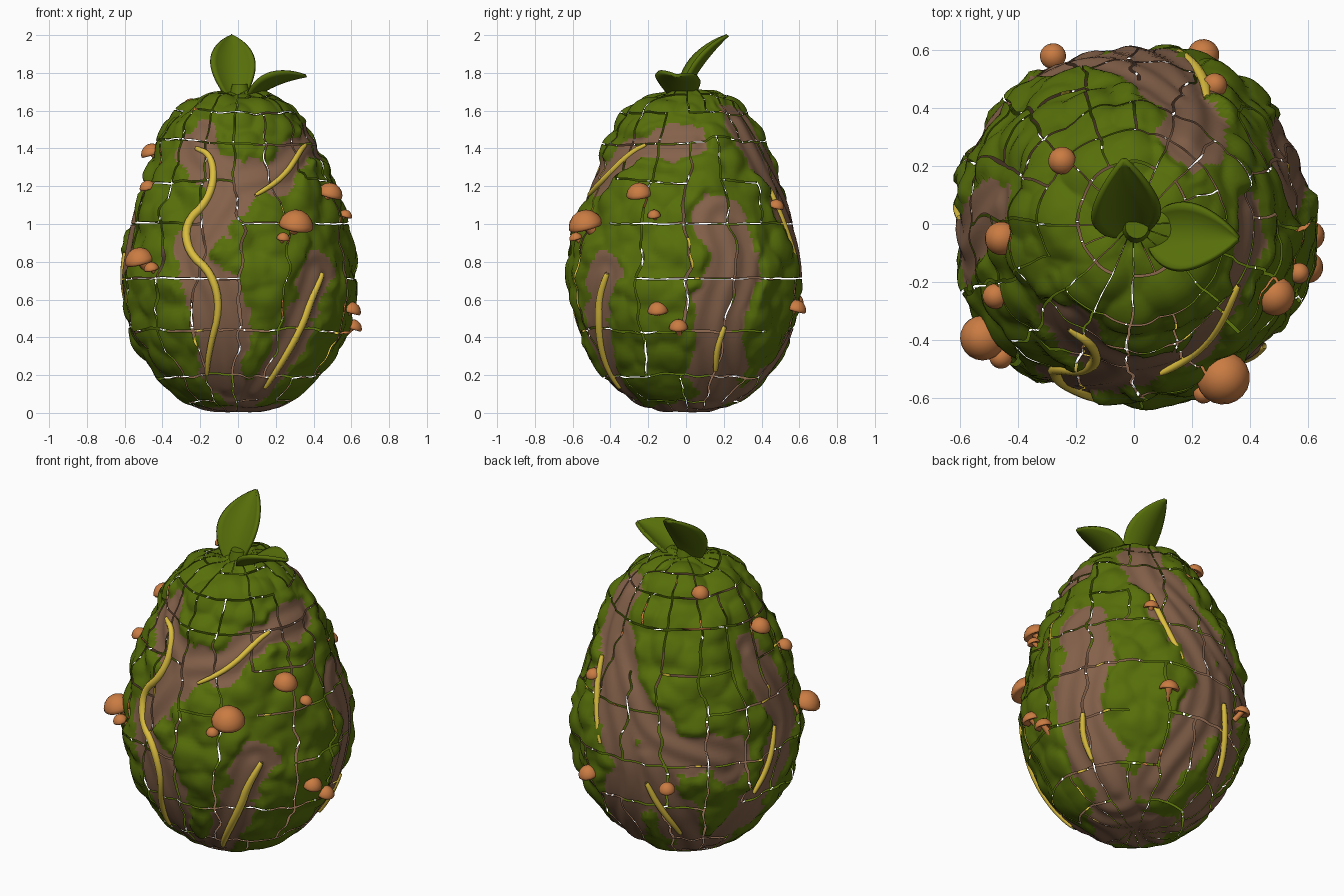
import bpy, bmesh, math, random
from mathutils import Vector, noise, kdtree

if "Cube" in bpy.data.objects:
    bpy.data.objects.remove(bpy.data.objects["Cube"])
random.seed(4)

def mat(name, col):
    m = bpy.data.materials.new(name)
    m.diffuse_color = (*col, 1)
    m.use_nodes = True
    m.node_tree.nodes["Principled BSDF"].inputs["Base Color"].default_value = m.diffuse_color
    return m

MOSS = mat("moss_green", (0.095, 0.158, 0.003))
BARK = mat("bark_brown", (0.235, 0.122, 0.070))
CAP = mat("mushroom_orange", (0.59, 0.20, 0.055))
VEIN = mat("vein_yellow", (0.72, 0.52, 0.05))

# ---- egg profile (radius, height), bark surface under the moss
PROF = [(0.0, 0.01), (0.13, 0.012), (0.235, 0.04), (0.345, 0.11), (0.44, 0.21), (0.515, 0.33),
        (0.568, 0.46), (0.598, 0.6), (0.608, 0.72), (0.595, 0.85), (0.568, 0.98), (0.535, 1.1),
        (0.49, 1.22), (0.445, 1.34), (0.395, 1.45), (0.345, 1.54), (0.28, 1.61), (0.18, 1.663),
        (0.08, 1.68), (0.0, 1.685)]
N = len(PROF) - 1

def prof(u):
    i = min(int(u), N - 1)
    f = u - i
    p = [Vector(PROF[max(0, min(N, i + k))]) for k in (-1, 0, 1, 2)]
    return 0.5 * (2 * p[1] + (p[2] - p[0]) * f + (2 * p[0] - 5 * p[1] + 4 * p[2] - p[3]) * f * f
                  + (3 * p[1] - p[0] - 3 * p[2] + p[3]) * f ** 3)

def u_of(z):
    lo, hi = 1.0, float(N)
    for _ in range(30):
        m = (lo + hi) / 2
        if prof(m).y < z: lo = m
        else: hi = m
    return lo

def surf(a, u):
    """point and outward normal on the egg"""
    p = prof(u)
    t = prof(min(N, u + 0.02)) - prof(max(0, u - 0.02))
    t.normalize()
    c, s = math.cos(a), math.sin(a)
    return Vector((p.x * c, p.x * s, p.y)), Vector((t.y * c, t.y * s, -t.x))

def on_egg(path, n=4):
    """dense (point, normal) list along a corner-cut path of (degrees, height)"""
    path = [Vector(p) for p in path]
    for _ in range(2):
        mid = [q for a, b in zip(path, path[1:]) for q in (a * 0.75 + b * 0.25, a * 0.25 + b * 0.75)]
        path = [path[0]] + mid + [path[-1]]
    out = []
    for a, b in zip(path, path[1:]):
        for k in range(n):
            p = a.lerp(b, k / n)
            out.append(surf(math.radians(p.x), u_of(p.y)))
    return out

# ---- bare bark bands: half width, path
BANDS = [
    (0.115, [(-126, 1.45), (-116, 1.34), (-90, 1.22), (-103, 1.02), (-115, 0.85), (-103, 0.65), (-98, 0.4), (-98, 0.12)]),
    (0.085, [(-95, 1.2), (-78, 1.24), (-62, 1.25), (-42, 1.37), (-20, 1.43), (5, 1.43)]),
    (0.10, [(-46, 0.72), (-53, 0.52), (-60, 0.3), (-72, 0.1)]),
    (0.145, [(22, 1.0), (27, 0.82), (18, 0.55), (17, 0.35), (30, 0.08)]),
    (0.12, [(56, 1.54), (60, 1.35), (76, 1.05), (88, 0.85), (94, 0.6), (88, 0.35), (70, 0.1)]),
    (0.12, [(70, 1.3), (90, 1.1), (105, 0.88), (125, 0.8), (146, 0.72)]),
    (0.11, [(104, 0.75), (116, 0.45), (135, 0.08)]),
    (0.11, [(172, 1.26), (182, 1.08), (190, 0.86), (178, 0.65), (165, 0.42), (150, 0.12)]),
]
pts = [(p, w) for w, path in BANDS for p, _ in on_egg(path)]
kd = kdtree.KDTree(len(pts))
for i, (p, _) in enumerate(pts):
    kd.insert(p, i)
kd.balance()

def moss_edge(p):
    """above 0 = moss, below 0 = bare bark; also distance to band centre"""
    near = kd.find_n(p, 8)
    s = min(d - pts[i][1] for _, i, d in near)
    s += 0.075 * noise.noise(p * 6) + 0.03 * noise.noise(p * 14)
    return min(s, (p.z - 0.035) * 1.5 + 0.03 * noise.noise(p * 7)), near[0][2]

def skin(a, u):
    p, n = surf(a, u)
    s, d = moss_edge(p)
    f = max(0, min(1, s / 0.04))
    f = f * f * (3 - 2 * f)
    k = min(1, 0.25 + p.z * 1.5)
    cell = noise.voronoi(p * 6.5)[0][0]
    lump = 0.034 * (1 - min(1, cell * 1.35) ** 2) + 0.008 * noise.noise(p * 14)
    h = f * (0.004 + lump) * k + (1 - f) * 0.006 * math.cos(d * 50)
    q = p + n * h
    q.z = max(0, q.z)
    return q

# ---- egg body, split into shell pieces by thin gaps
SECT, SUB, E = 16, 12, 0.035
cuts = [u_of(z) for z in (0.06, 0.2, 0.44, 0.71, 1.0, 1.22, 1.43, 1.58, 1.66)]
rows = [(0.02, False)]
edges = [0.0] + cuts + [float(N)]
for k in range(len(edges) - 1):
    a, b = edges[k] + E, edges[k + 1] - E
    n = max(4, round((b - a) * 7))
    rows += [(a + (b - a) * i / n, i == n and k < len(edges) - 2) for i in range(n + 1)]
cols = []
g = 0.023
for s in range(SECT):
    for i in range(SUB + 1):
        cols.append(((s + g + (1 - 2 * g) * i / SUB) * 2 * math.pi / SECT, i == SUB))
bm = bmesh.new()
grid = []
for u, _ in rows:
    ring = []
    for a, _ in cols:
        q, _n = surf(a, u)
        wa = a + 0.11 * noise.noise(q * 3) + 0.05 * noise.noise(q * 11)
        amp = 0.06 if 6 < u < 11 else 0.28
        wu = u + amp * noise.noise(q * 3 + Vector((9, 0, 0))) + 0.05 * noise.noise(q * 12)
        ring.append(bm.verts.new(skin(wa, max(0.01, min(N - 0.01, wu)))))
    grid.append(ring)
C = len(cols)
keep = {}
for r in range(len(rows) - 1):
    for c in range(C):
        if rows[r][1] or cols[c][1]:
            key = (c // (SUB + 1), sum(x < rows[r][0] for x in cuts), rows[r][1])
            if keep.setdefault(key, random.random() > 0.2):
                continue
        c2 = (c + 1) % C
        f = bm.faces.new((grid[r][c], grid[r][c2], grid[r + 1][c2], grid[r + 1][c]))
        f.smooth = True
        f.material_index = 0 if moss_edge(f.calc_center_median())[0] > 0.004 else 1
bm.faces.new(grid[0][::-1]).material_index = 1
bm.faces.new(grid[-1])

def finish(bm, name, mats):
    me = bpy.data.meshes.new(name)
    bm.to_mesh(me)
    bm.free()
    for m in mats:
        me.materials.append(m)
    ob = bpy.data.objects.new(name, me)
    bpy.context.collection.objects.link(ob)
    return ob

finish(bm, "mossy_egg_body", [MOSS, BARK])

# ---- yellow veins lying in the bark
VEINS = [
    (0.023, [(-122, 1.4), (-110, 1.37), (-105, 1.26), (-108, 1.12), (-120, 1.0), (-116, 0.85), (-103, 0.74), (-99, 0.55), (-106, 0.35), (-112, 0.2)]),
    (0.024, [(-43, 0.74), (-50, 0.6), (-53, 0.48), (-60, 0.3), (-68, 0.13)]),
    (0.016, [(-80, 1.15), (-62, 1.24), (-42, 1.38), (-30, 1.42)]),
    (0.02, [(1, 0.93), (4, 0.86), (9, 0.76)]),
    (0.017, [(21, 0.46), (18, 0.34), (20, 0.22)]),
    (0.018, [(60, 1.2), (66, 1.0), (76, 0.75)]),
    (0.018, [(104, 0.6), (110, 0.45), (122, 0.25)]),
    (0.016, [(178, 0.85), (172, 0.62), (164, 0.48)]),
]
for k, (rad, path) in enumerate(VEINS):
    cu = bpy.data.curves.new(f"vein_{k}", 'CURVE')
    cu.dimensions = '3D'
    cu.bevel_depth = rad
    cu.bevel_resolution = 2
    line = on_egg(path, 2)
    sp = cu.splines.new('POLY')
    sp.points.add(len(line) - 1)
    for i, (p, n) in enumerate(line):
        rr = 0.25 + 0.75 * math.sin(math.pi * (i + 0.5) / len(line)) ** 0.5
        sp.points[i].co = (*(p + n * (0.012 - rad * rr * 0.6)), 1)
        sp.points[i].radius = rr
    cu.materials.append(VEIN)
    bpy.context.collection.objects.link(bpy.data.objects.new(f"vein_{k}", cu))

# ---- mushrooms: (cap centre, cap radius)
def mushroom(name, c, r):
    c = Vector(c)
    out = Vector((c.x, c.y, 0)).normalized()
    axis = (Vector((0, 0, 1)) + out * 0.3).normalized()
    rot = axis.to_track_quat('Z', 'Y')
    bm = bmesh.new()
    shape = [(0.0, 0.7), (0.3, 0.66), (0.6, 0.5), (0.85, 0.23), (0.98, -0.05), (1.0, -0.25),
             (0.92, -0.36), (0.6, -0.22), (0.3, -0.18)]
    vs = [bm.verts.new((a * r, 0, b * r)) for a, b in shape]
    es = [bm.edges.new(e) for e in zip(vs, vs[1:])]
    bmesh.ops.spin(bm, geom=vs + es, axis=(0, 0, 1), cent=(0, 0, 0), steps=20, angle=2 * math.pi)
    bmesh.ops.remove_doubles(bm, verts=bm.verts, dist=1e-5)
    for v in bm.verts:
        v.co = c + rot @ v.co
    # stem bending down into the body
    foot = c - out * r * 1.1 - Vector((0, 0, r * 1.0))
    d = foot - c
    st = bmesh.ops.create_cone(bm, segments=12, radius1=0.34 * r, radius2=0.34 * r, depth=d.length)
    q = d.to_track_quat('Z', 'Y')
    for v in st['verts']:
        v.co = (c + foot) / 2 + q @ v.co
    bmesh.ops.recalc_face_normals(bm, faces=bm.faces)
    for f in bm.faces:
        f.smooth = len(f.verts) < 5
    finish(bm, name, [CAP])

SHROOMS = [((0.31, -0.535, 1.01), 0.092), ((0.24, -0.585, 0.93), 0.035), ((-0.525, -0.395, 0.82), 0.078),
           ((-0.46, -0.46, 0.77), 0.04), ((-0.46, -0.05, 1.385), 0.058), ((-0.48, -0.25, 1.2), 0.044),
           ((0.49, -0.25, 1.17), 0.068), ((0.57, -0.17, 1.05), 0.036), ((0.61, -0.04, 0.46), 0.05),
           ((0.6, -0.15, 0.55), 0.055), ((-0.25, 0.22, 1.63), 0.048), ((0.28, 0.48, 1.1), 0.042),
           ((-0.28, 0.58, 0.6), 0.045), ((0.24, 0.585, 0.56), 0.055)]
for k, (c, r) in enumerate(SHROOMS):
    mushroom(f"mushroom_{k}", c, r)

# ---- cupped leaves on a short stalk
def leaf(name, mid, side, up, half, cup):
    mid = [Vector(p) for p in mid]
    side, up = Vector(side).normalized(), Vector(up).normalized()
    bm = bmesh.new()
    g, n, m = [], 20, 10
    for i in range(n + 1):
        t = i / n
        p = mid[0] * (1 - t) ** 2 + mid[1] * 2 * t * (1 - t) + mid[2] * t * t
        w = half * (0.22 * (1 - t) + math.sin(math.pi * t ** 1.1) ** 0.75) if i < n else 0.004
        g.append([bm.verts.new(p + side * w * s + up * cup * (w / half) * s * s)
                  for s in (2 * j / m - 1 for j in range(m + 1))])
    for i in range(n):
        for j in range(m):
            bm.faces.new((g[i][j], g[i][j + 1], g[i + 1][j + 1], g[i + 1][j])).smooth = True
    ob = finish(bm, name, [MOSS])
    so = ob.modifiers.new("thickness", 'SOLIDIFY')
    so.thickness = 0.018
    so.offset = 0

leaf("tall_leaf", [(-0.01, -0.03, 1.64), (-0.03, 0.05, 1.84), (-0.035, 0.22, 2.0)],
     (1, 0.15, 0), (0, -1, 0.5), 0.105, 0.045)
leaf("side_leaf", [(0.04, -0.02, 1.63), (0.15, -0.05, 1.75), (0.36, -0.05, 1.785)],
     (0.15, 1, -0.1), (-0.3, 0, 1), 0.105, 0.045)
bm = bmesh.new()
bmesh.ops.create_cone(bm, cap_ends=True, segments=16, radius1=0.075, radius2=0.04, depth=0.12)
bmesh.ops.translate(bm, verts=bm.verts, vec=(0.01, -0.01, 1.68))
for f in bm.faces:
    f.smooth = len(f.verts) == 4
finish(bm, "leaf_stalk", [MOSS])
